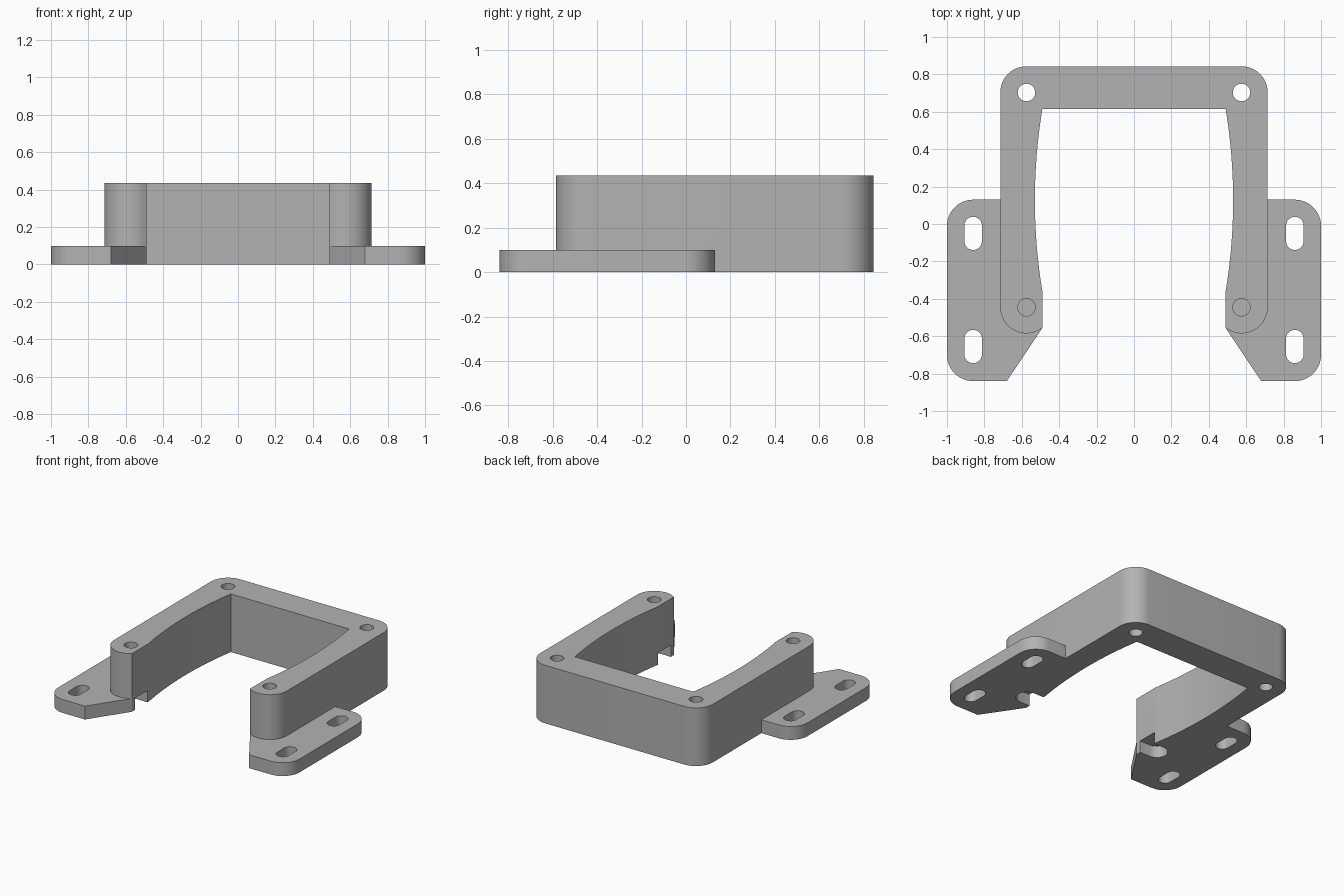
import bpy, bmesh, math
from math import cos, sin, pi

if "Cube" in bpy.data.objects:
    bpy.data.objects.remove(bpy.data.objects["Cube"])

HEIGHT, PLATE = 0.435, 0.1      # frame height, flange thickness
OUT, IN = 0.715, 0.49           # outer and inner half widths of the frame
R, HOLE = 0.14, 0.047           # corner radius, hole radius
PX, BACK_Y, FRONT_Y = 0.575, 0.703, -0.445   # screw positions

grey = bpy.data.materials.new("grey plastic")
grey.use_nodes = True
grey.diffuse_color = (0.45, 0.45, 0.45, 1)
grey.node_tree.nodes["Principled BSDF"].inputs["Base Color"].default_value = (0.45, 0.45, 0.45, 1)


def arc(cx, cy, r, a0, a1, n=12):
    """Points on an arc, angles in degrees."""
    steps = [math.radians(a0 + (a1 - a0) * i / n) for i in range(n + 1)]
    return [(cx + r * cos(a), cy + r * sin(a)) for a in steps]


def slot(cx, cy, half):
    """Vertical obround outline."""
    return arc(cx, cy + half, HOLE, 0, 180) + arc(cx, cy - half, HOLE, 180, 360)


def flip(points):
    return [(-x, y) for x, y in reversed(points)]


def prisms(name, parts):
    """Object made of extruded outlines: (points, bottom, top)."""
    bm = bmesh.new()
    for points, z0, z1 in parts:
        low = [bm.verts.new((x, y, z0)) for x, y in points]
        high = [bm.verts.new((x, y, z1)) for x, y in points]
        bm.faces.new(low[::-1])
        bm.faces.new(high)
        for i in range(len(low)):
            j = (i + 1) % len(low)
            bm.faces.new((low[i], low[j], high[j], high[i]))
    bmesh.ops.recalc_face_normals(bm, faces=bm.faces)
    mesh = bpy.data.meshes.new(name)
    bm.to_mesh(mesh)
    bm.free()
    mesh.materials.append(grey)
    obj = bpy.data.objects.new(name, mesh)
    bpy.context.collection.objects.link(obj)
    return obj


def boolean(target, tool, operation):
    mod = target.modifiers.new(operation.title(), 'BOOLEAN')
    mod.operation, mod.object, mod.solver = operation, tool, 'EXACT'
    bpy.context.view_layer.objects.active = target
    bpy.ops.object.modifier_apply(modifier=mod.name)
    bpy.data.objects.remove(tool)


# U-shaped frame: half outline from the back centre round one arm
tip = math.degrees(math.acos((IN - PX) / R))
half = arc(PX, BACK_Y, R, 90, 0) + arc(PX, FRONT_Y, R, 0, -tip)
bow = [-1 + i / 8 for i in range(17)]
half += [(IN + 0.04 * (1 - t * t), 0.1275 + 0.4875 * t) for t in bow]
frame = prisms("mounting_frame", [(half + flip(half), 0, HEIGHT)])

# Side flanges with a clipped front corner
tip_y = FRONT_Y - R * sin(math.radians(tip))
flange = [(0.6, 0.13)] + arc(1 - R, 0.13 - R, R, 90, 0) + arc(1 - R, -0.84 + R, R, 0, -90)
flange += [(0.68, -0.84), (IN, tip_y), (IN, -0.4), (0.6, -0.4)]
boolean(frame, prisms("side_flanges", [(flange, 0, PLATE), (flip(flange), 0, PLATE)]), 'UNION')

# Screw holes, flange slots and nut pockets open to the inside
nut = arc(PX, FRONT_Y, 0.075, -90, 90) + [(0.4, FRONT_Y + 0.075), (0.4, FRONT_Y - 0.075)]
cuts = [
    (arc(PX, BACK_Y, HOLE, 0, 345, 23), -0.1, 0.6),
    (arc(PX, FRONT_Y, HOLE, 0, 345, 23), 0.11, 0.6),
    (slot(0.86, -0.05, 0.042), -0.1, 0.3),
    (slot(0.86, -0.655, 0.042), -0.1, 0.3),
    (nut, -0.1, 0.088),
]
cuts += [(flip(p), a, b) for p, a, b in cuts]
boolean(frame, prisms("cutters", cuts), 'DIFFERENCE')

bpy.ops.object.select_all(action='DESELECT')
frame.select_set(True)
bpy.context.view_layer.objects.active = frame
bpy.ops.object.shade_smooth_by_angle(angle=math.radians(30))
